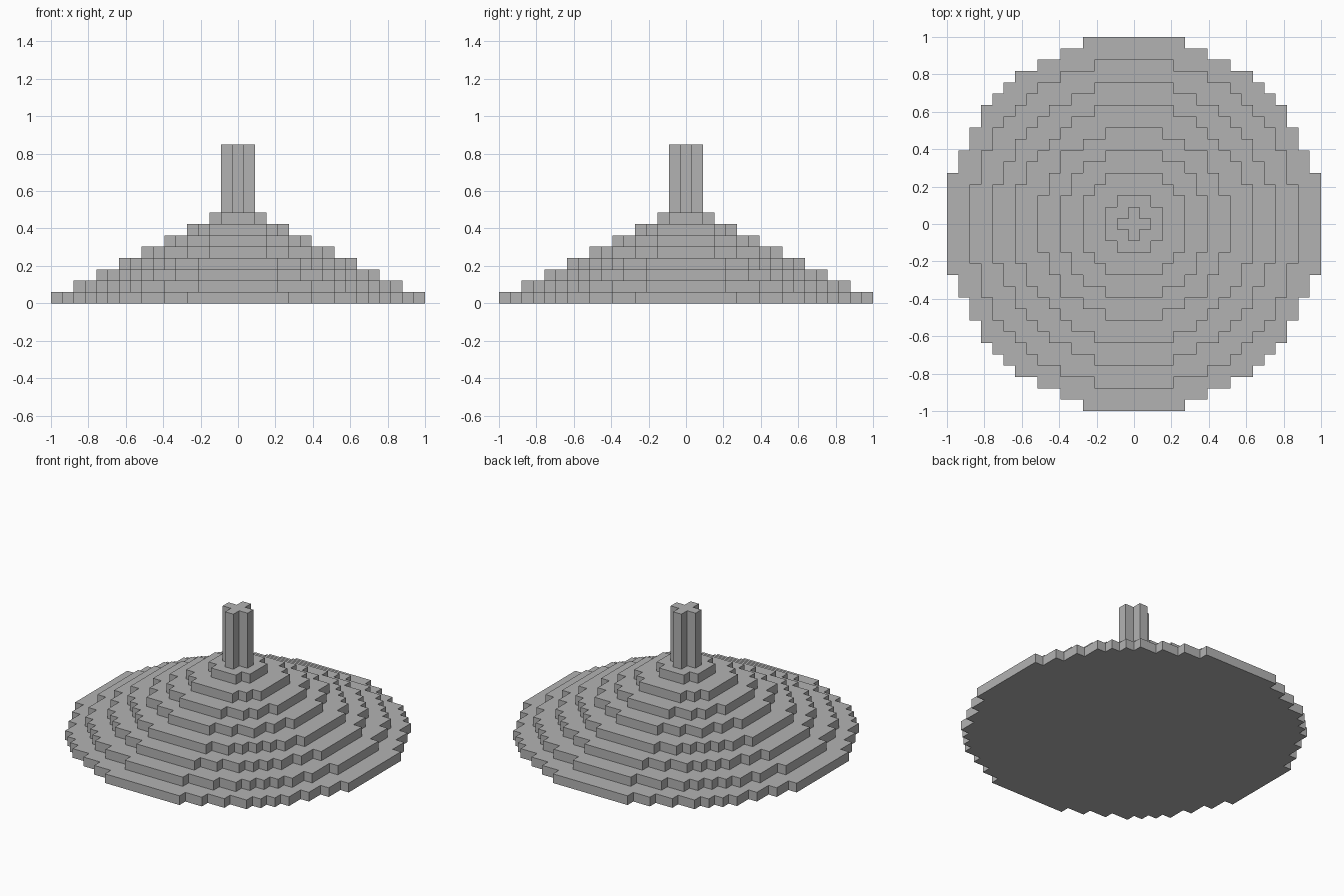
import bpy
import bmesh
import math

cube = bpy.data.objects.get("Cube")
if cube:
    bpy.data.objects.remove(cube, do_unlink=True)

CELL = 2 / 33  # edge of one block

stone = bpy.data.materials.new("grey stone")
stone.use_nodes = True
GREY = (0.45, 0.45, 0.45, 1)
stone.diffuse_color = GREY
stone.node_tree.nodes["Principled BSDF"].inputs["Base Color"].default_value = GREY


def block_disc(name, radius, bottom, height):
    """Stepped disc of whole blocks whose centres lie within the radius."""
    reach = int(radius)
    right = []
    for row in range(-reach, reach + 1):
        half = int(math.sqrt(radius ** 2 - row ** 2)) + 0.5
        for y in (row - 0.5, row + 0.5):
            # drop the middle point where neighbouring rows are equally wide
            if right and right[-1] == (half, y):
                right.pop()
            else:
                right.append((half, y))
    outline = right + [(-x, y) for x, y in reversed(right)]

    bm = bmesh.new()
    base = bm.faces.new([bm.verts.new((x * CELL, y * CELL, bottom * CELL))
                         for x, y in outline])
    top = bmesh.ops.extrude_face_region(bm, geom=[base], use_keep_orig=True)
    bmesh.ops.translate(bm, vec=(0, 0, height * CELL),
                        verts=[v for v in top["geom"] if isinstance(v, bmesh.types.BMVert)])
    bmesh.ops.recalc_face_normals(bm, faces=bm.faces)
    mesh = bpy.data.meshes.new(name)
    bm.to_mesh(mesh)
    bm.free()
    mesh.materials.append(stone)
    obj = bpy.data.objects.new(name, mesh)
    bpy.context.collection.objects.link(obj)
    return obj


# Eight tiers, each two blocks narrower all round than the one below
TIERS = 8
for level in range(TIERS):
    block_disc(f"tier_{level + 1}", 16.5 - 2 * level, level, 1)

# Cross-shaped spire
block_disc("spire", 1, TIERS, 6)
